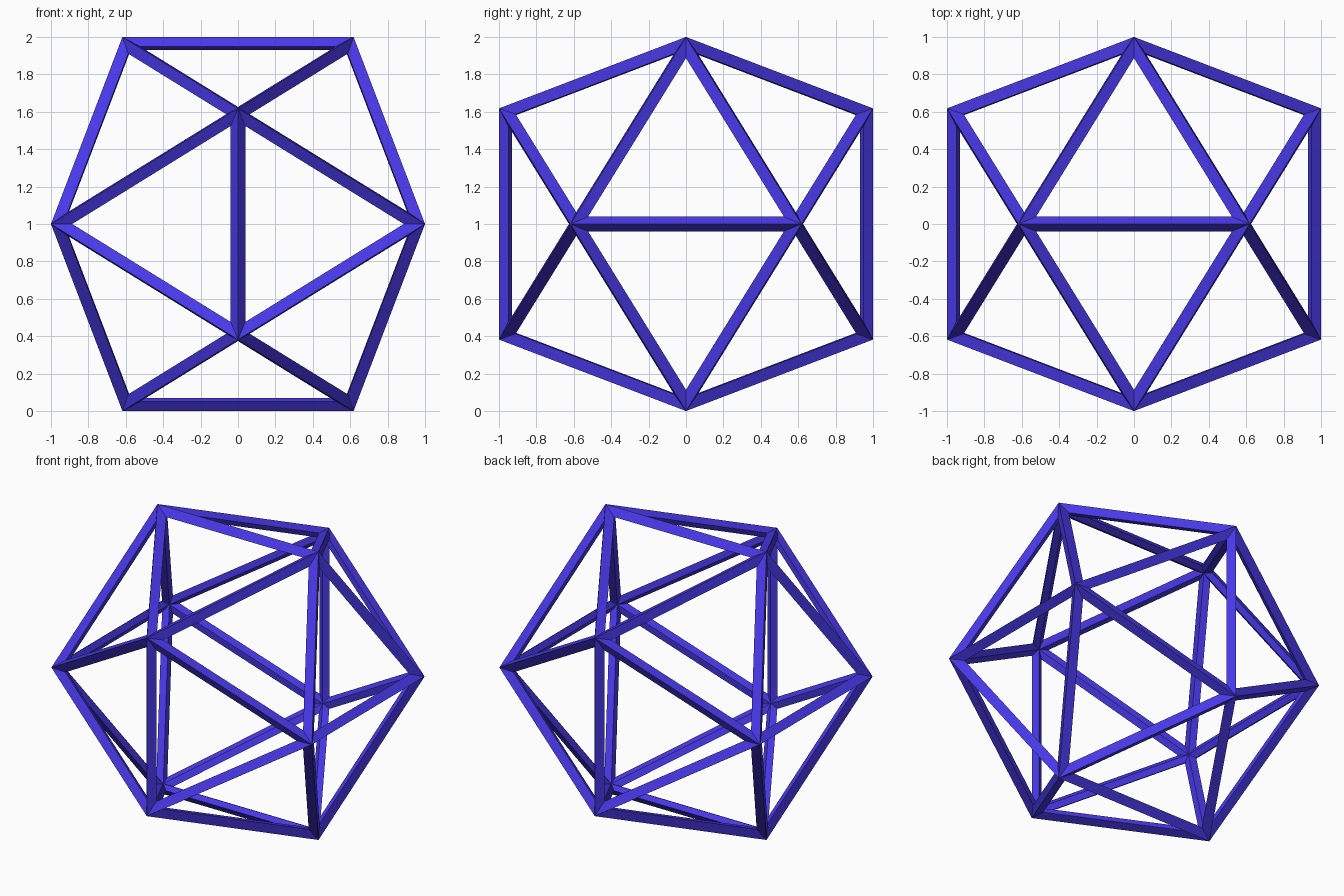
import bpy
import bmesh
from mathutils import Vector

if "Cube" in bpy.data.objects:
    bpy.data.objects.remove(bpy.data.objects["Cube"])

G = (5 ** 0.5 - 1) / 2      # golden ratio part: 0.618
DEPTH = 0.071               # inward depth of the bars, share of the radius
INSET = 0.117               # inset of the face openings towards the face centre

# Icosahedron as the guide shape
guide = bmesh.new()
for s in (-1, 1):
    for t in (-1, 1):
        for co in ((s * G, 0, t), (s, t * G, 0), (0, s, t * G)):
            guide.verts.new(co)
bmesh.ops.convex_hull(guide, input=guide.verts[:])
guide.verts.index_update()
guide.faces.index_update()

# Frame corners: outer ridge, inner ridge and one inset point per face corner
frame = bmesh.new()
lift = Vector((0, 0, 1))
outer = {v.index: frame.verts.new(v.co + lift) for v in guide.verts}
inner = {v.index: frame.verts.new(v.co * (1 - DEPTH) + lift) for v in guide.verts}
side = {}
for f in guide.faces:
    centre = f.calc_center_median()
    for v in f.verts:
        co = v.co * (1 - DEPTH / 2) + (centre - v.co) * INSET
        side[f.index, v.index] = frame.verts.new(co + lift)

# Four-sided bar along every edge
for e in guide.edges:
    a, b = (v.index for v in e.verts)
    for f in e.link_faces:
        for ridge in (outer, inner):
            frame.faces.new((ridge[a], ridge[b], side[f.index, b], side[f.index, a]))
bmesh.ops.recalc_face_normals(frame, faces=frame.faces[:])

mesh = bpy.data.meshes.new("icosahedron_frame")
frame.to_mesh(mesh)
frame.free()
guide.free()
obj = bpy.data.objects.new("icosahedron_frame", mesh)
bpy.context.collection.objects.link(obj)

# Violet blue colour
mat = bpy.data.materials.new("violet_blue")
mat.diffuse_color = (0.065, 0.04, 0.8, 1)
mat.use_nodes = True
mat.node_tree.nodes["Principled BSDF"].inputs["Base Color"].default_value = mat.diffuse_color
mesh.materials.append(mat)
